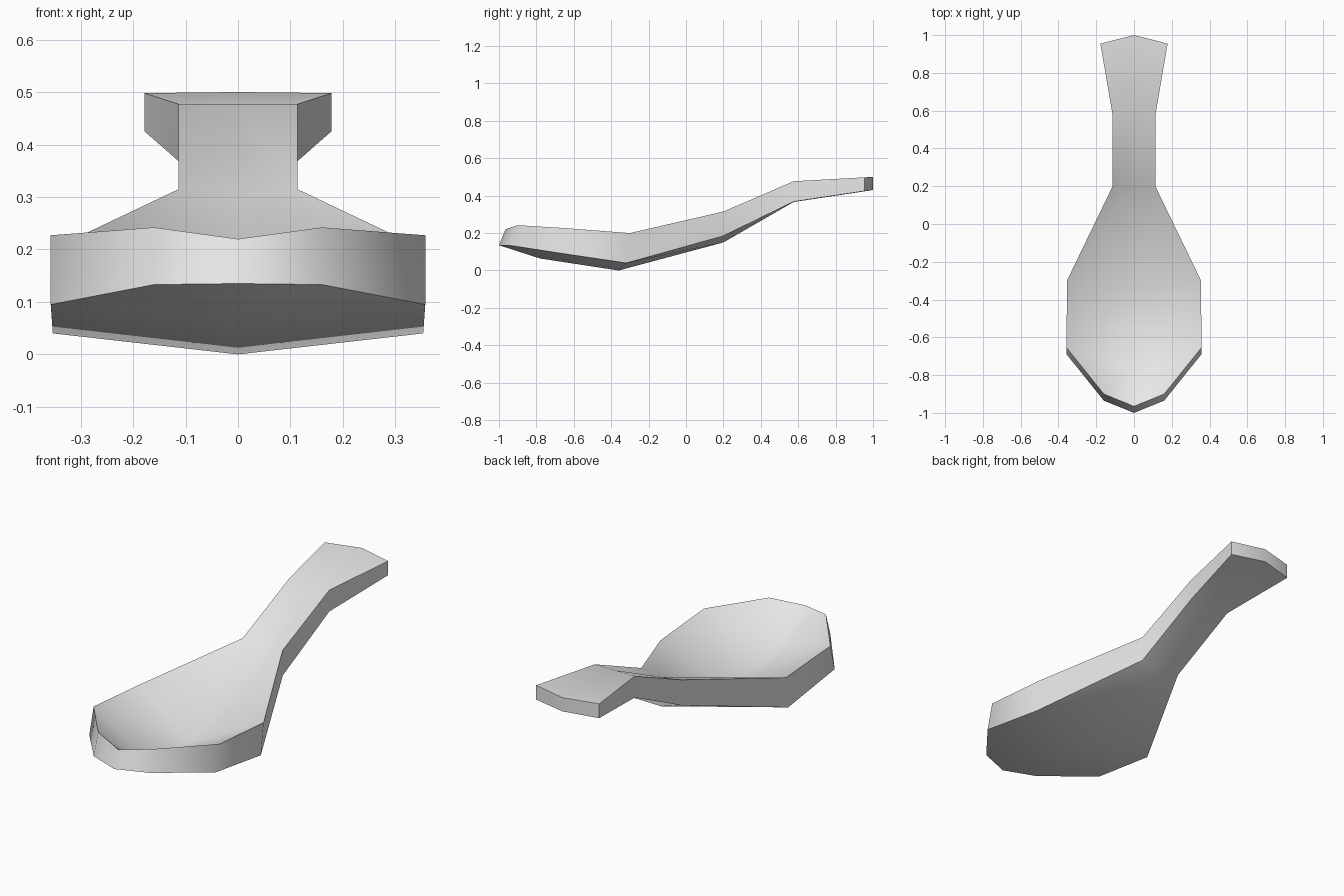
import bpy
import bmesh
import math

if "Cube" in bpy.data.objects:
    bpy.data.objects.remove(bpy.data.objects["Cube"], do_unlink=True)

# Single plain grey
grey = bpy.data.materials.new("light_grey")
grey.use_nodes = True
colour = (0.8, 0.8, 0.8, 1)
grey.diffuse_color = colour
grey.node_tree.nodes["Principled BSDF"].inputs["Base Color"].default_value = colour

# Half outline from bowl tip to handle end, then the centre line between them
top_rim = [(0, -0.965, 0.22), (0.16, -0.9, 0.242), (0.357, -0.655, 0.227),
           (0.355, -0.3, 0.2), (0.113, 0.2, 0.315), (0.113, 0.575, 0.477),
           (0.178, 0.955, 0.498), (0, 1, 0.5)]
top_centre = [(0, -0.76, 0.085), (0, -0.35, 0.03), (0, 0.2, 0.3), (0, 0.575, 0.477)]
under_rim = [(0, -1, 0.135), (0.16, -0.935, 0.133), (0.357, -0.69, 0.095),
             (0.353, -0.32, 0.04), (0.113, 0.2, 0.185), (0.113, 0.575, 0.368),
             (0.178, 0.955, 0.425), (0, 1, 0.43)]
under_centre = [(0, -0.78, 0.064), (0, -0.36, 0), (0, 0.2, 0.15), (0, 0.575, 0.366)]


def skin(bm, rim_points, centre_points):
    """Fill the half surface between an outline and its centre line."""
    rim = [bm.verts.new(p) for p in rim_points]
    mid = [bm.verts.new(p) for p in centre_points]
    bm.faces.new((rim[0], rim[1], mid[0]))
    bm.faces.new((rim[1], rim[2], mid[0]))
    spine = mid + [rim[-1]]
    for i in range(len(mid)):
        bm.faces.new((rim[i + 2], rim[i + 3], spine[i + 1], spine[i]))
    return rim


# Bowl and handle in one piece: inside, underside and the side wall
bm = bmesh.new()
upper = skin(bm, top_rim, top_centre)
lower = skin(bm, under_rim, under_centre)
for i in range(len(upper) - 1):
    bm.faces.new((lower[i], lower[i + 1], upper[i + 1], upper[i]))

# Mirror the half across the centre plane
copy = bmesh.ops.duplicate(bm, geom=bm.verts[:] + bm.edges[:] + bm.faces[:])["geom"]
for v in copy:
    if isinstance(v, bmesh.types.BMVert):
        v.co.x = -v.co.x
bmesh.ops.remove_doubles(bm, verts=bm.verts[:], dist=0.0005)
bmesh.ops.recalc_face_normals(bm, faces=bm.faces[:])

mesh = bpy.data.meshes.new("spoon")
bm.to_mesh(mesh)
bm.free()
mesh.materials.append(grey)
spoon = bpy.data.objects.new("spoon", mesh)
bpy.context.collection.objects.link(spoon)

# Smooth surfaces with crisp rims
bpy.ops.object.select_all(action="DESELECT")
spoon.select_set(True)
bpy.context.view_layer.objects.active = spoon
bpy.ops.object.shade_smooth_by_angle(angle=math.radians(50))
